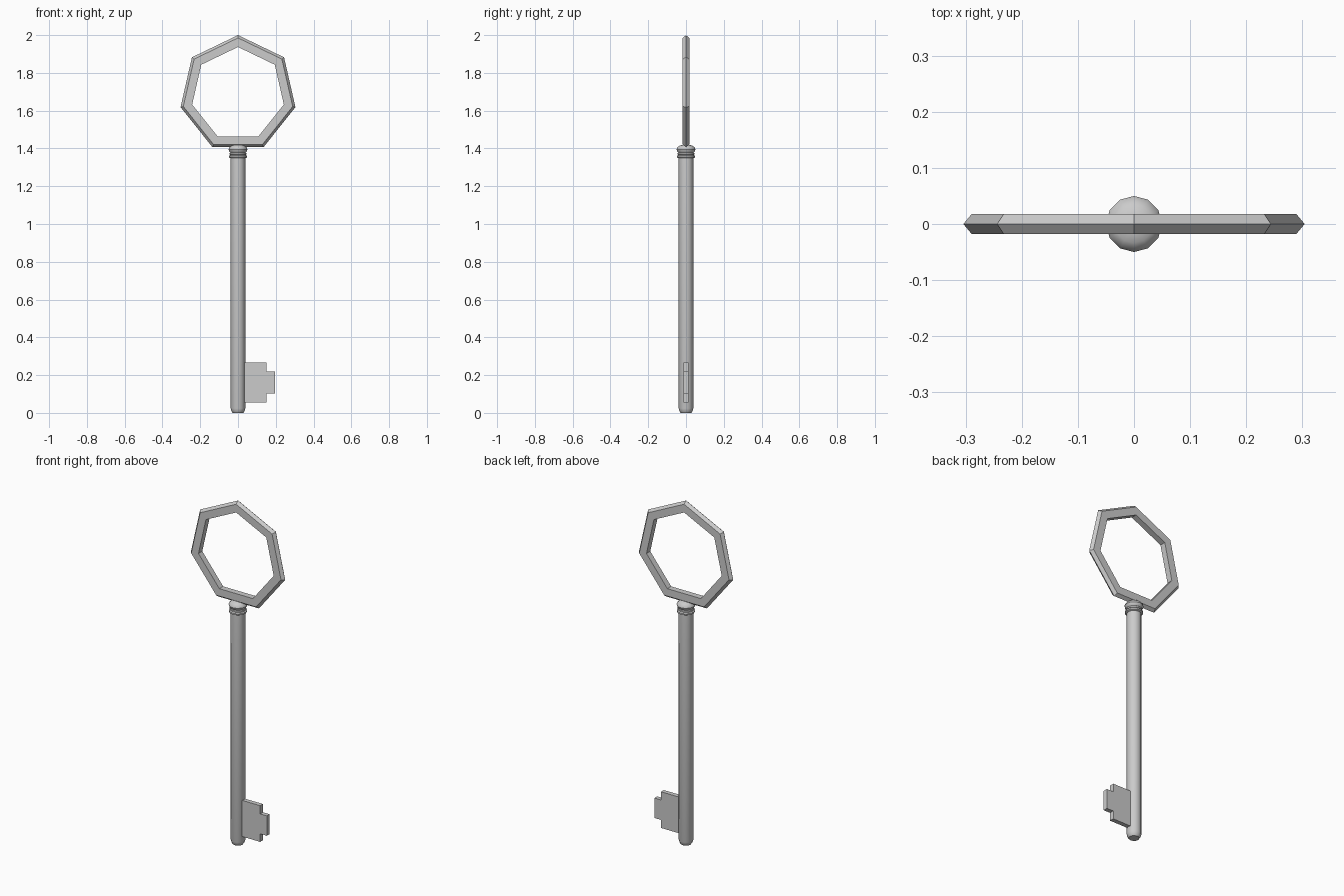
import bpy, bmesh, math

if "Cube" in bpy.data.objects:
    bpy.data.objects.remove(bpy.data.objects["Cube"])


def make_object(name, bm):
    bmesh.ops.recalc_face_normals(bm, faces=bm.faces)
    mesh = bpy.data.meshes.new(name)
    bm.to_mesh(mesh)
    bm.free()
    obj = bpy.data.objects.new(name, mesh)
    bpy.context.collection.objects.link(obj)
    return obj


def lathe(name, profile, sides):
    """Capped solid of revolution from (radius, z) points."""
    bm = bmesh.new()
    rings = [[bm.verts.new((r * math.sin(math.tau * i / sides),
                            r * math.cos(math.tau * i / sides), z))
              for i in range(sides)] for r, z in profile]
    for a, b in zip(rings, rings[1:]):
        for i in range(sides):
            j = (i + 1) % sides
            bm.faces.new((a[i], a[j], b[j], b[i]))
    bm.faces.new(rings[0])
    bm.faces.new(rings[-1])
    obj = make_object(name, bm)
    bpy.context.view_layer.objects.active = obj
    obj.select_set(True)
    bpy.ops.object.shade_smooth_by_angle(angle=math.radians(35))
    obj.select_set(False)
    return obj


def ring(name, section, sides, cz):
    """Upright polygonal ring sweeping a closed (radius, y) section."""
    bm = bmesh.new()
    loops = [[bm.verts.new((r * math.sin(math.tau * i / sides), y,
                            cz + r * math.cos(math.tau * i / sides)))
              for r, y in section] for i in range(sides)]
    n = len(section)
    for i in range(sides):
        a, b = loops[i], loops[(i + 1) % sides]
        for k in range(n):
            m = (k + 1) % n
            bm.faces.new((a[k], a[m], b[m], b[k]))
    return make_object(name, bm)


def plate(name, outline, half):
    """Extrude an x-z outline symmetrically in y."""
    bm = bmesh.new()
    face = bm.faces.new([bm.verts.new((x, -half, z)) for x, z in outline])
    ext = bmesh.ops.extrude_face_region(bm, geom=[face])
    bmesh.ops.translate(bm, vec=(0, 2 * half, 0),
                        verts=[v for v in ext["geom"] if isinstance(v, bmesh.types.BMVert)])
    return make_object(name, bm)


# Seven-sided bow with a bevelled outer edge
ring("bow", [(0.312, 0), (0.297, 0.0175), (0.249, 0.0175), (0.249, -0.0175), (0.297, -0.0175)], 7, 1.688)

# Shaft with rounded tip
lathe("shaft", [(0.028, 0), (0.034, 0.008), (0.039, 0.024), (0.039, 1.375)], 12)

# Collar rings below the bow
lathe("collar_ring", [(0.037, 1.347), (0.048, 1.353), (0.048, 1.361), (0.037, 1.367)], 12)
lathe("collar_band", [(0.037, 1.363), (0.044, 1.367), (0.044, 1.375), (0.037, 1.380)], 12)
lathe("collar_knob", [(0.038, 1.375), (0.047, 1.384), (0.050, 1.394),
                      (0.046, 1.405), (0.034, 1.415), (0.015, 1.420)], 12)

# Stepped bit near the tip
plate("bit", [(0.03, 0.055), (0.152, 0.055), (0.152, 0.102), (0.195, 0.102),
              (0.195, 0.218), (0.152, 0.218), (0.152, 0.266), (0.03, 0.266)], 0.013)
